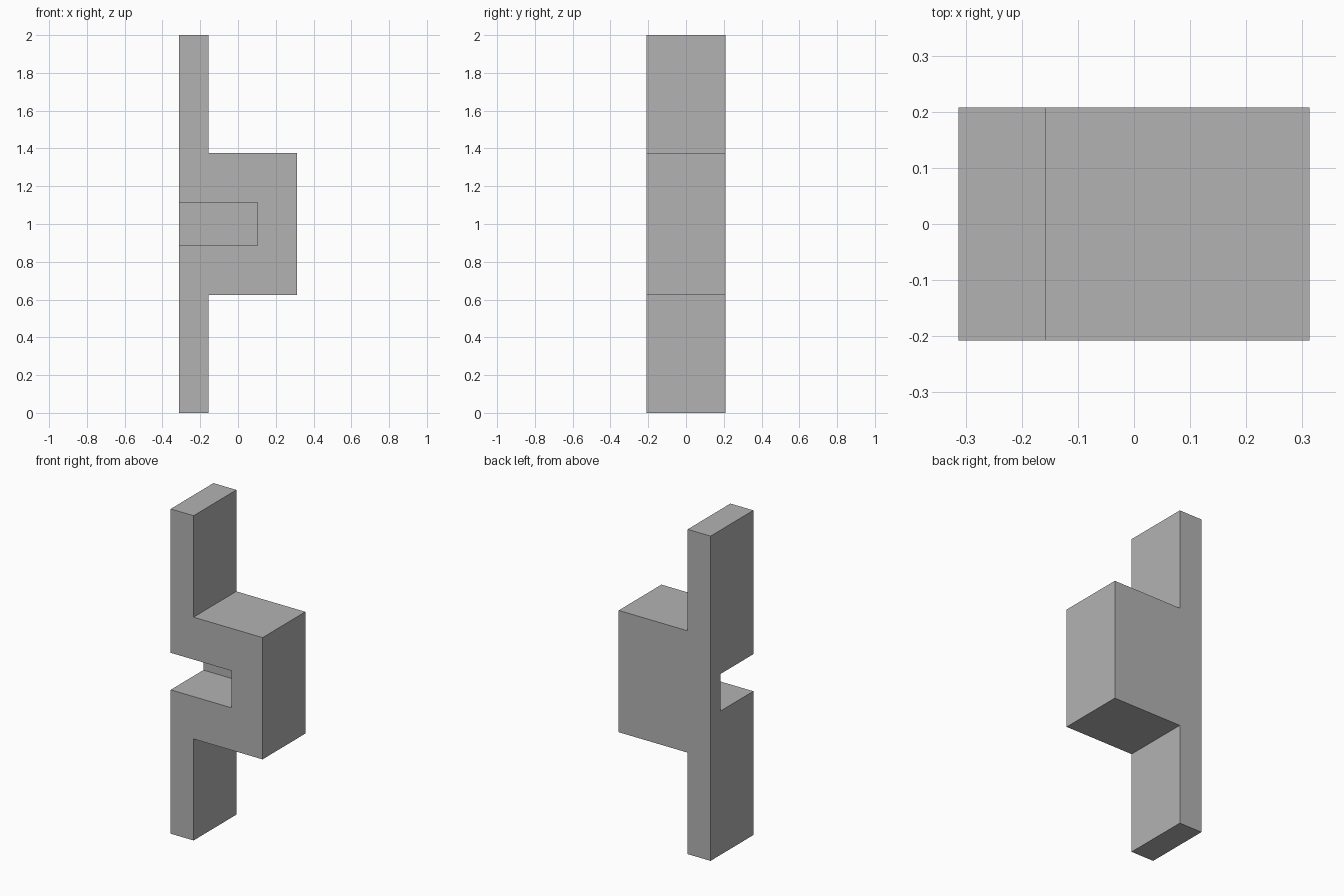
import bpy
import bmesh

default_cube = bpy.data.objects.get("Cube")
if default_cube:
    bpy.data.objects.remove(default_cube, do_unlink=True)

# Main dimensions
HALF_X, HALF_Y, HEIGHT, MID = 0.313, 0.208, 2.0, 1.0
PLATE_X = -0.157       # inner face of the upright plate
BLOCK_HALF = 0.375     # half height of the block
SLOT_HALF = 0.114      # half height of the slot
SLOT_X, SLOT_Y = 0.103, 0.11

grey = bpy.data.materials.new("mid grey")
grey.use_nodes = True
grey.diffuse_color = (0.45, 0.45, 0.45, 1)
grey.node_tree.nodes["Principled BSDF"].inputs["Base Color"].default_value = grey.diffuse_color


def extrude_profile(name, points, y0, y1):
    """Make a solid from an (x, z) outline pushed from y0 to y1."""
    bm = bmesh.new()
    face = bm.faces.new([bm.verts.new((x, y0, z)) for x, z in points])
    pushed = bmesh.ops.extrude_face_region(bm, geom=[face])["geom"]
    verts = [v for v in pushed if isinstance(v, bmesh.types.BMVert)]
    bmesh.ops.translate(bm, verts=verts, vec=(0, y1 - y0, 0))
    bmesh.ops.recalc_face_normals(bm, faces=bm.faces)
    mesh = bpy.data.meshes.new(name)
    bm.to_mesh(mesh)
    bm.free()
    mesh.materials.append(grey)
    obj = bpy.data.objects.new(name, mesh)
    bpy.context.collection.objects.link(obj)
    return obj


# Upright plate with the block standing out of its middle
bracket = extrude_profile("slotted_bracket", [
    (-HALF_X, 0), (PLATE_X, 0),
    (PLATE_X, MID - BLOCK_HALF), (HALF_X, MID - BLOCK_HALF),
    (HALF_X, MID + BLOCK_HALF), (PLATE_X, MID + BLOCK_HALF),
    (PLATE_X, HEIGHT), (-HALF_X, HEIGHT)], -HALF_Y, HALF_Y)

# Slot open to the front and the plate side, closed at the back
cutter = extrude_profile("slot_cutter", [
    (-HALF_X - 0.1, MID - SLOT_HALF), (SLOT_X, MID - SLOT_HALF),
    (SLOT_X, MID + SLOT_HALF), (-HALF_X - 0.1, MID + SLOT_HALF)],
    -HALF_Y - 0.1, SLOT_Y)
cutter.hide_render = True

cut = bracket.modifiers.new("slot", 'BOOLEAN')
cut.operation = 'DIFFERENCE'
cut.solver = 'EXACT'
cut.object = cutter
bpy.context.view_layer.objects.active = bracket
bpy.ops.object.modifier_apply(modifier=cut.name)
bpy.data.objects.remove(cutter, do_unlink=True)
